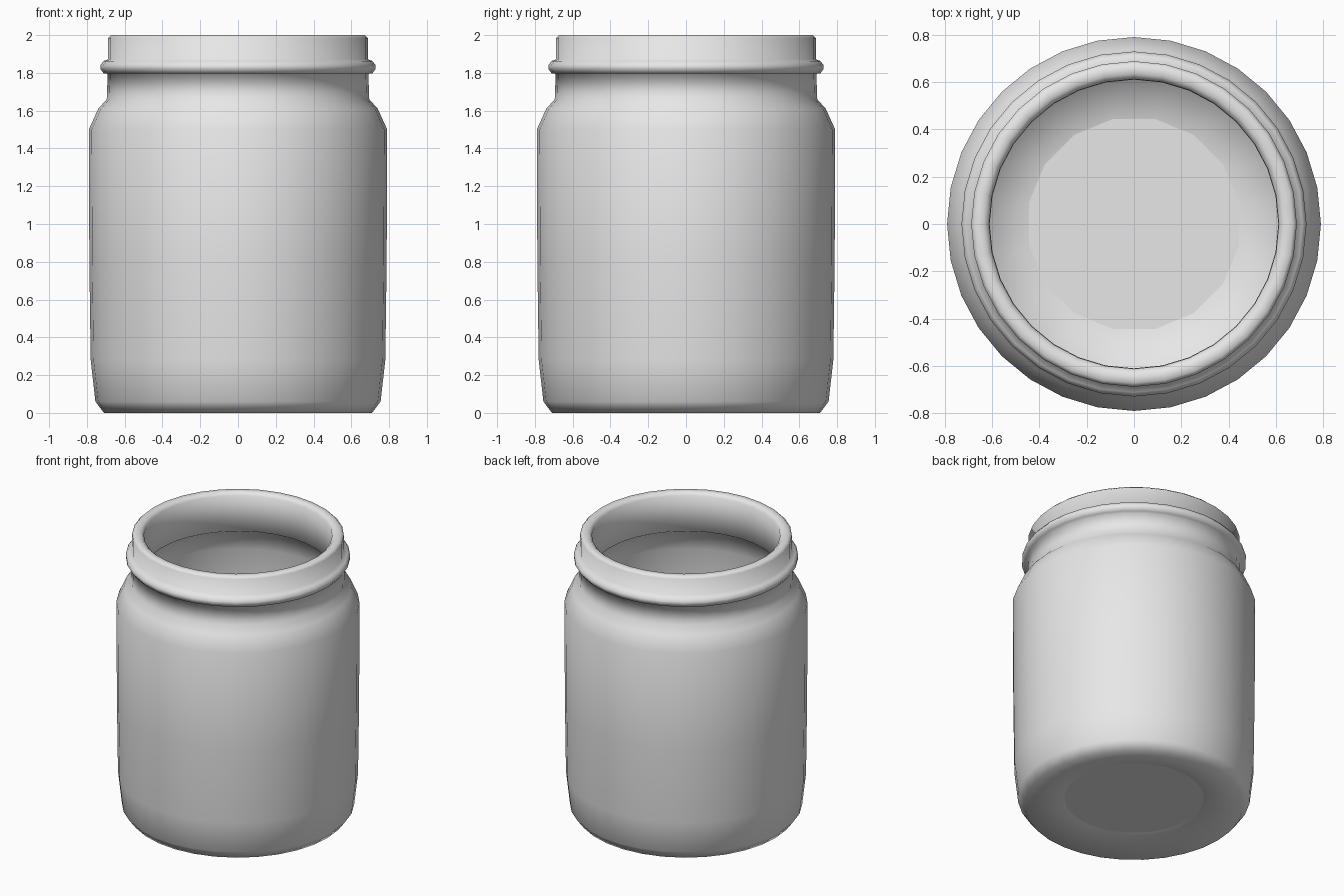
import bpy
import bmesh
from math import cos, sin, tau

SIDES = 32

default_cube = bpy.data.objects.get("Cube")
if default_cube:
    bpy.data.objects.remove(default_cube, do_unlink=True)


def make_material(name, color):
    material = bpy.data.materials.new(name)
    material.use_nodes = True
    material.diffuse_color = color
    material.node_tree.nodes["Principled BSDF"].inputs["Base Color"].default_value = color
    return material


def add_ring_vertex(bm, radius, height, step):
    angle = tau * step / SIDES
    return bm.verts.new((radius * cos(angle), radius * sin(angle), height))


def add_wall(bm, profile):
    """Revolve a (radius, height) profile around z; return its end rings."""
    rings = [
        [add_ring_vertex(bm, radius, height, step) for step in range(SIDES)]
        for radius, height in profile
    ]
    for lower, upper in zip(rings, rings[1:]):
        for i in range(SIDES):
            j = (i + 1) % SIDES
            bm.faces.new((lower[i], lower[j], upper[j], upper[i])).smooth = True
    return rings[0], rings[-1]


def add_floor(bm, outer, radius, height):
    """Close the cavity with a flat disc that has half as many sides."""
    odd_steps = range(1, SIDES, 2)
    inner = {i: add_ring_vertex(bm, radius, height, i) for i in odd_steps}
    for i in odd_steps:
        after = (i + 1) % SIDES
        following = inner[(i + 2) % SIDES]
        for corners in (
            (outer[i - 1], outer[i], inner[i]),
            (outer[i], outer[after], inner[i]),
            (outer[after], following, inner[i]),
        ):
            bm.faces.new(corners).smooth = True
    bm.faces.new([inner[i] for i in odd_steps]).smooth = False


# Hollow underside, body wall and rounded shoulder
body = [
    (0.453, 0.055), (0.71, 0), (0.755, 0.06), (0.78, 0.28),
    (0.787, 0.8), (0.79, 1.5), (0.74, 1.61), (0.695, 1.66),
]

# Neck and protruding rounded bead
neck = [
    (0.69, 1.795), (0.712, 1.798), (0.729, 1.822), (0.729, 1.84),
    (0.712, 1.863), (0.688, 1.872),
]

# Rounded rim and the inside of the neck
rim = [
    (0.688, 1.985), (0.672, 2), (0.635, 2), (0.612, 1.98), (0.61, 1.725),
]

# Inner shoulder and inner wall
cavity = [(0.665, 1.695), (0.715, 1.55), (0.705, 0.2)]

bm = bmesh.new()
underside_ring, floor_ring = add_wall(bm, body + neck + rim + cavity)
bm.faces.new(reversed(underside_ring)).smooth = False
add_floor(bm, floor_ring, 0.453, 0.13)
mesh = bpy.data.meshes.new("jar")
bm.to_mesh(mesh)
bm.free()
mesh.materials.append(make_material("light grey", (0.8, 0.8, 0.8, 1)))
bpy.context.collection.objects.link(bpy.data.objects.new("jar", mesh))
